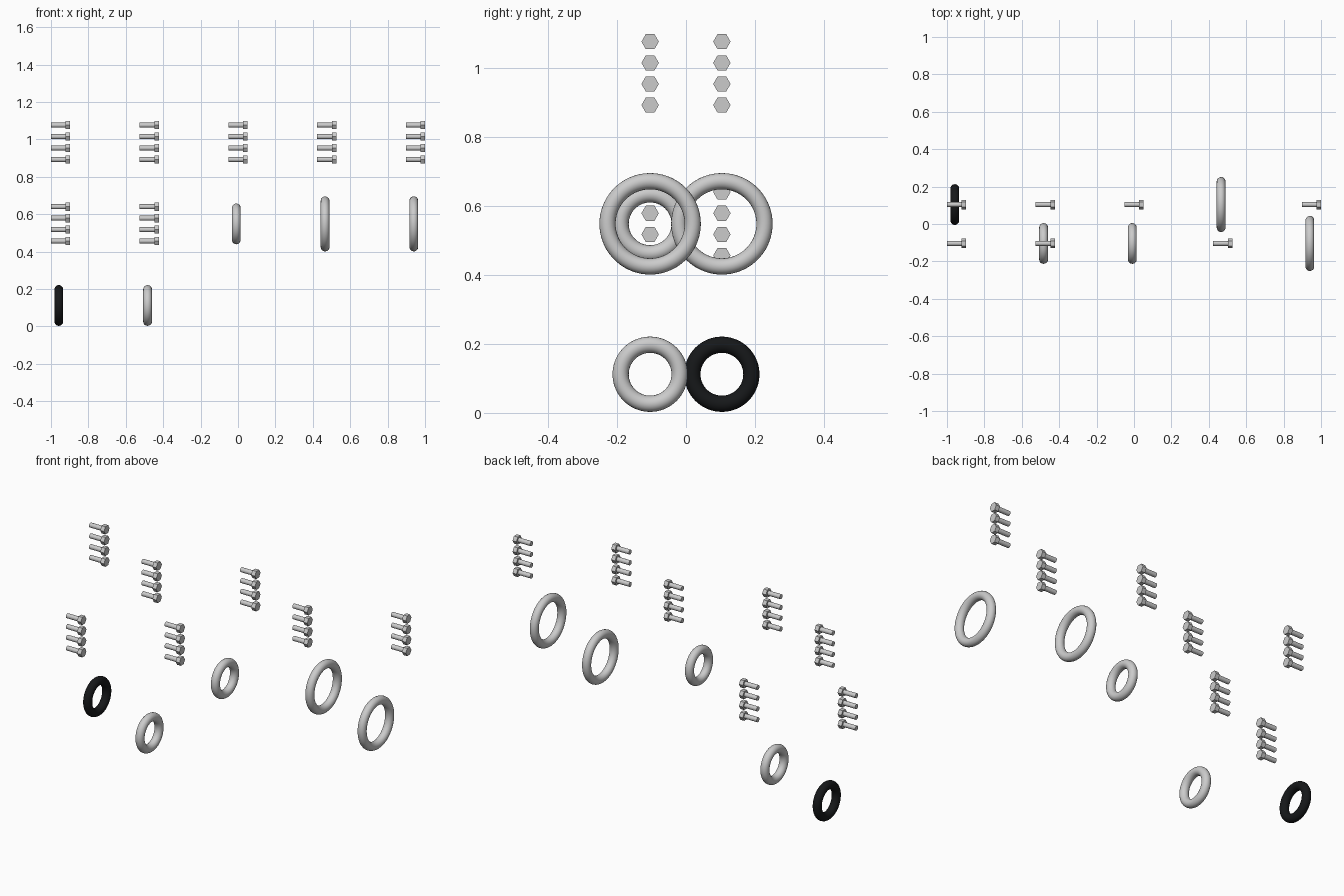
import bpy, math

if "Cube" in bpy.data.objects:
    bpy.data.objects.remove(bpy.data.objects["Cube"])

PITCH = 0.4745
ROWS = {"bottom": 0.112, "middle": 0.548, "top": 0.984}
DEPTH = 0.104

black = bpy.data.materials.new("black_rubber")
black.diffuse_color = (0.008, 0.009, 0.01, 1)
black.use_nodes = True
black.node_tree.nodes["Principled BSDF"].inputs["Base Color"].default_value = black.diffuse_color


def cylinder(name, sides, radius, x0, x1, y, z):
    # cylinder lying along x, first corner pointing along y
    bpy.ops.mesh.primitive_cylinder_add(
        vertices=sides, radius=radius, depth=x1 - x0,
        location=((x0 + x1) / 2, y, z), rotation=(0, math.pi / 2, 0))
    ob = bpy.context.object
    ob.name = name
    return ob


def bolt(x, y, z):
    # round shank with a hexagonal head at the +x end
    shank = cylinder("bolt_shank", 32, 0.0132, x, x + 0.08, y, z)
    bpy.ops.object.shade_smooth_by_angle()
    head = cylinder("bolt_head", 6, 0.0252, x + 0.078, x + 0.102, y, z)
    shank.select_set(True)
    head.select_set(True)
    bpy.context.view_layer.objects.active = head
    bpy.ops.object.join()
    head.name = "bolt"


def bolt_stack(x, y, z):
    for i in range(4):
        bolt(x, y, z + (i - 1.5) * 0.0613)


def ring(x, y, z, outer, mat=None):
    tube = 0.0235
    bpy.ops.mesh.primitive_torus_add(
        major_segments=72, minor_segments=20, major_radius=outer - tube,
        minor_radius=tube, location=(x + 0.042, y, z),
        rotation=(0, math.pi / 2, 0))
    ob = bpy.context.object
    ob.name = "seal_ring"
    bpy.ops.object.shade_smooth()
    if mat:
        ob.data.materials.append(mat)


# checkerboard of bolt stacks and rings, alternating front and back
for col in range(5):
    x = -1 + col * PITCH
    side = DEPTH if col % 2 == 0 else -DEPTH
    bolt_stack(x, side, ROWS["top"])
    if col < 2:
        bolt_stack(x, -side, ROWS["middle"])
        ring(x, side, ROWS["bottom"], 0.109, black if col == 0 else None)
    else:
        ring(x, -side, ROWS["middle"], 0.109 if col == 2 else 0.147)
